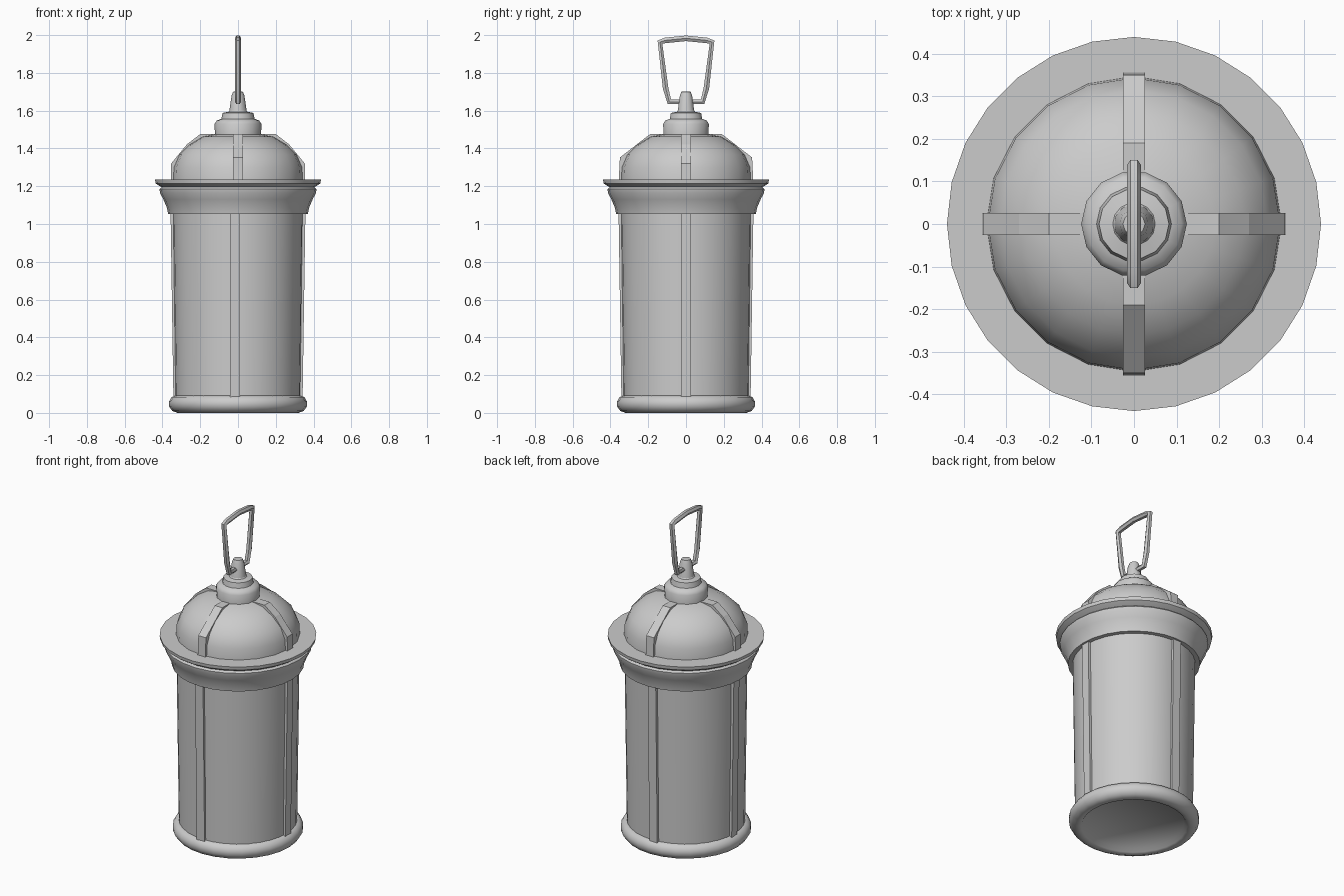
import bpy, bmesh, math
from mathutils import Matrix, Vector

cube = bpy.data.objects.get("Cube")
if cube:
    bpy.data.objects.remove(cube, do_unlink=True)

grey = bpy.data.materials.new("plain grey")
grey.use_nodes = True
grey.diffuse_color = (0.6, 0.6, 0.6, 1)
grey.node_tree.nodes["Principled BSDF"].inputs["Base Color"].default_value = (0.6, 0.6, 0.6, 1)


def finish(name, bm, angle):
    bmesh.ops.remove_doubles(bm, verts=bm.verts, dist=0.0001)
    bmesh.ops.recalc_face_normals(bm, faces=bm.faces)
    mesh = bpy.data.meshes.new(name)
    bm.to_mesh(mesh)
    bm.free()
    mesh.materials.append(grey)
    obj = bpy.data.objects.new(name, mesh)
    bpy.context.collection.objects.link(obj)
    bpy.ops.object.select_all(action='DESELECT')
    obj.select_set(True)
    bpy.context.view_layer.objects.active = obj
    if angle:
        bpy.ops.object.shade_smooth_by_angle(angle=math.radians(angle))
    return obj


def lathe(name, profile, sides, angle=40):
    """Turn a (radius, height) profile around the z axis."""
    bm = bmesh.new()
    verts = [bm.verts.new((r, 0, z)) for r, z in profile]
    edges = [bm.edges.new(pair) for pair in zip(verts, verts[1:])]
    bmesh.ops.spin(bm, geom=verts + edges, cent=(0, 0, 0), axis=(0, 0, 1),
                   angle=math.tau, steps=sides, use_merge=True)
    return finish(name, bm, angle)


def rib(name, profile, turn, width=0.054, shift=0.0):
    """Extrude a (radius, height) outline sideways and turn it into place."""
    bm = bmesh.new()
    face = bm.faces.new([bm.verts.new((r, shift - width / 2, z)) for r, z in profile])
    side = bmesh.ops.extrude_face_region(bm, geom=[face])["geom"]
    bmesh.ops.translate(bm, vec=Vector((0, width, 0)),
                        verts=[v for v in side if isinstance(v, bmesh.types.BMVert)])
    bmesh.ops.rotate(bm, cent=(0, 0, 0), verts=bm.verts,
                     matrix=Matrix.Rotation(turn * math.pi / 2, 3, 'Z'))
    return finish(name, bm, 0)


# Rounded foot with a recessed underside
lathe("base_ring", [(0, 0.025), (0.28, 0.025), (0.295, 0.005), (0.32, 0), (0.348, 0.01),
                    (0.365, 0.035), (0.365, 0.06), (0.352, 0.083), (0.33, 0.092),
                    (0.3, 0.092)], 28, 60)

# Tall, slightly flared body
lathe("lantern_body", [(0.331, 0.07), (0.344, 1.08)], 32)

# Stepped collar with a wide flat rim
lathe("collar", [(0.33, 1.052), (0.37, 1.052), (0.376, 1.085), (0.395, 1.13), (0.413, 1.165),
                 (0.416, 1.185), (0.405, 1.195), (0.425, 1.207), (0.436, 1.215),
                 (0.439, 1.235), (0.3, 1.235)], 28)

# Domed roof
lathe("dome", [(0.347, 1.225), (0.343, 1.3), (0.314, 1.367), (0.26, 1.42), (0.19, 1.462),
               (0.1, 1.478)], 20, 60)

# Uprights on the body and bands over the dome, on four sides
upright = [(0.31, 0.08), (0.342, 0.08), (0.357, 1.06), (0.32, 1.06)]
side_band = [(0.3, 1.23), (0.356, 1.23), (0.354, 1.32), (0.27, 1.422), (0.2, 1.476),
             (0.1, 1.476), (0.1, 1.4)]
front_band = [(0.3, 1.23), (0.356, 1.23), (0.35, 1.352), (0.19, 1.476), (0.1, 1.476),
              (0.1, 1.4)]
for turn, side in enumerate(("left", "back", "right", "front")):
    shift = {"front": -0.016, "back": 0.016, "right": -0.016}.get(side, 0)
    rib(side + "_upright", upright, turn, shift=shift)
    rib(side + "_dome_band", front_band if turn % 2 else side_band, turn, 0.052)

# Finial with a stem for the hanger
lathe("finial", [(0.1, 1.46), (0.122, 1.46), (0.124, 1.53), (0.112, 1.548), (0.088, 1.557),
                 (0.082, 1.588), (0.05, 1.594), (0.046, 1.6)], 14)
lathe("stem", [(0.048, 1.585), (0.034, 1.68), (0.026, 1.7), (0, 1.702)], 10)

# Bent wire hanger, passing through the stem
path = [(-0.088, 1.647), (-0.108, 1.72), (-0.138, 1.963), (-0.11, 1.972), (0, 1.983),
        (0.11, 1.972), (0.138, 1.963), (0.108, 1.72), (0.088, 1.647)]
curve = bpy.data.curves.new("hanger_path", 'CURVE')
curve.dimensions = '3D'
curve.bevel_depth = 0.017
curve.bevel_resolution = 1
spline = curve.splines.new('POLY')
spline.points.add(len(path) - 1)
for point, (y, z) in zip(spline.points, path):
    point.co = (0, y, z, 1)
spline.use_cyclic_u = True
wire = bpy.data.objects.new("hanger_path", curve)
bm = bmesh.new()
bm.from_mesh(wire.to_mesh())
wire.to_mesh_clear()
bpy.data.objects.remove(wire)
finish("hanger", bm, 50)
